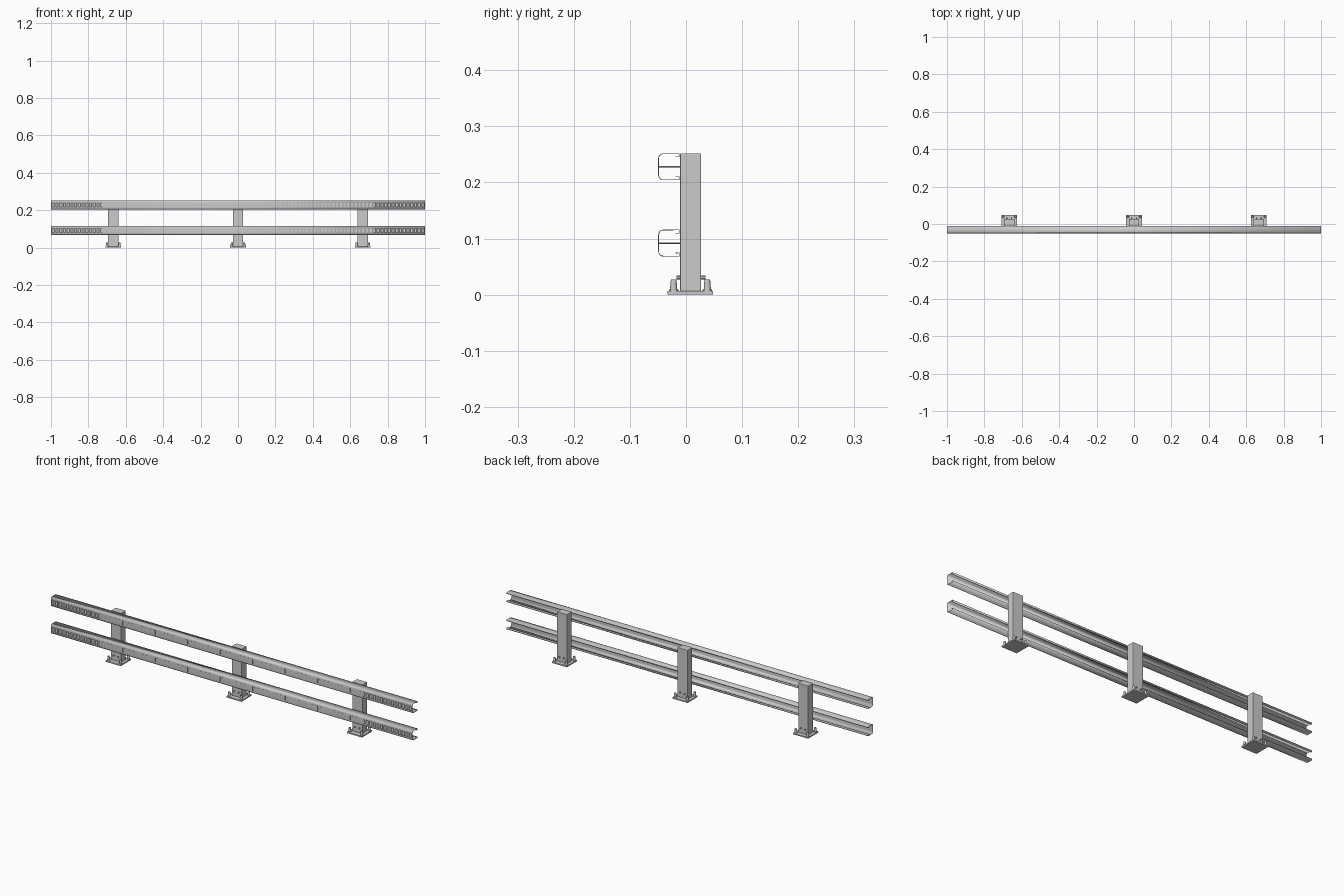
import bpy, bmesh, math
from mathutils import Matrix, Vector

if "Cube" in bpy.data.objects:
    bpy.data.objects.remove(bpy.data.objects["Cube"])

def finish(bm, name, smooth=False):
    bmesh.ops.recalc_face_normals(bm, faces=bm.faces)
    me = bpy.data.meshes.new(name)
    bm.to_mesh(me)
    bm.free()
    ob = bpy.data.objects.new(name, me)
    bpy.context.collection.objects.link(ob)
    if smooth:
        bpy.context.view_layer.objects.active = ob
        bpy.ops.object.select_all(action='DESELECT')
        ob.select_set(True)
        bpy.ops.object.shade_smooth_by_angle(angle=math.radians(35))
    return ob

def box(name, lo, hi, bevel=0.0):
    bm = bmesh.new()
    lo, hi = Vector(lo), Vector(hi)
    m = Matrix.Translation((lo + hi) / 2) @ Matrix.Diagonal((*(hi - lo), 1))
    bmesh.ops.create_cube(bm, size=1, matrix=m)
    ob = finish(bm, name)
    if bevel:
        mod = ob.modifiers.new("bevel", 'BEVEL')
        mod.width, mod.segments = bevel, 2
    return ob

def rod(name, start, end, r1, r2=None, sides=16):
    a, b = Vector(start), Vector(end)
    d = b - a
    bm = bmesh.new()
    m = Matrix.Translation((a + b) / 2) @ d.to_track_quat('Z', 'Y').to_matrix().to_4x4()
    bmesh.ops.create_cone(bm, cap_ends=True, segments=sides, radius1=r1,
                          radius2=r1 if r2 is None else r2, depth=d.length, matrix=m)
    return finish(bm, name, sides > 8)

def rail(name, z):
    # Lipped channel, rounded at the front and open towards the posts
    front, back, h, r = -0.0495, -0.0115, 0.024, 0.009
    half = [(back - 0.007, h - 0.007), (back, h - 0.007), (back, h)]
    for i in range(6):
        a = math.pi / 2 * (1 + i / 5)
        half.append((front + r + r * math.cos(a), h - r + r * math.sin(a)))
    path = half + [(y, -v) for y, v in reversed(half)]
    bm = bmesh.new()
    rows = [[bm.verts.new((x, y, z + v)) for y, v in path] for x in (-1, 1)]
    for i in range(len(path) - 1):
        bm.faces.new((rows[0][i], rows[1][i], rows[1][i + 1], rows[0][i + 1]))
    ob = finish(bm, name, True)
    # Thickness goes inwards whichever way the open strip is oriented
    front_face = min(ob.data.polygons, key=lambda p: p.center.y)
    if front_face.normal.y > 0:
        ob.data.flip_normals()
    mod = ob.modifiers.new("thickness", 'SOLIDIFY')
    mod.thickness, mod.offset = 0.0014, -1
    # Fine row of raised grip pads along the front
    pad = box(name + "_grip_pads", (-0.994, front - 0.0005, z - 0.011),
              (-0.982, front + 0.0003, z + 0.011))
    arr = pad.modifiers.new("row", 'ARRAY')
    arr.count = 100
    arr.use_relative_offset = False
    arr.use_constant_offset = True
    arr.constant_offset_displace = (0.01997, 0, 0)

heights = {"lower": 0.092, "upper": 0.228}
for label, z in heights.items():
    rail(label + "_rail", z)

for side, x in (("left", -0.667), ("middle", 0), ("right", 0.667)):
    # Post and foot plate
    box(side + "_post", (x - 0.028, -0.0105, 0.006), (x + 0.028, 0.027, 0.252), 0.002)
    box(side + "_base_plate", (x - 0.042, -0.033, 0), (x + 0.042, 0.048, 0.007), 0.001)
    # Anchor bolts at the plate corners
    for sx in (-1, 1):
        for y in (-0.022, 0.038):
            bx = x + sx * 0.033
            rod(side + "_anchor_washer", (bx, y, 0.007), (bx, y, 0.009), 0.0085)
            rod(side + "_anchor_bolt", (bx, y, 0.009), (bx, y, 0.027), 0.0065, 0.005, 12)
    # Cross bolts through the foot of the post
    for sx in (-1, 1):
        rod(side + "_post_bolt", (x + sx * 0.013, -0.017, 0.031),
            (x + sx * 0.013, 0.035, 0.031), 0.0035, sides=6)
    # Bolts fixing each rail to the post
    for label, z in heights.items():
        rod(side + "_" + label + "_rail_bolt", (x, -0.048, z), (x, -0.008, z), 0.0012, sides=8)
